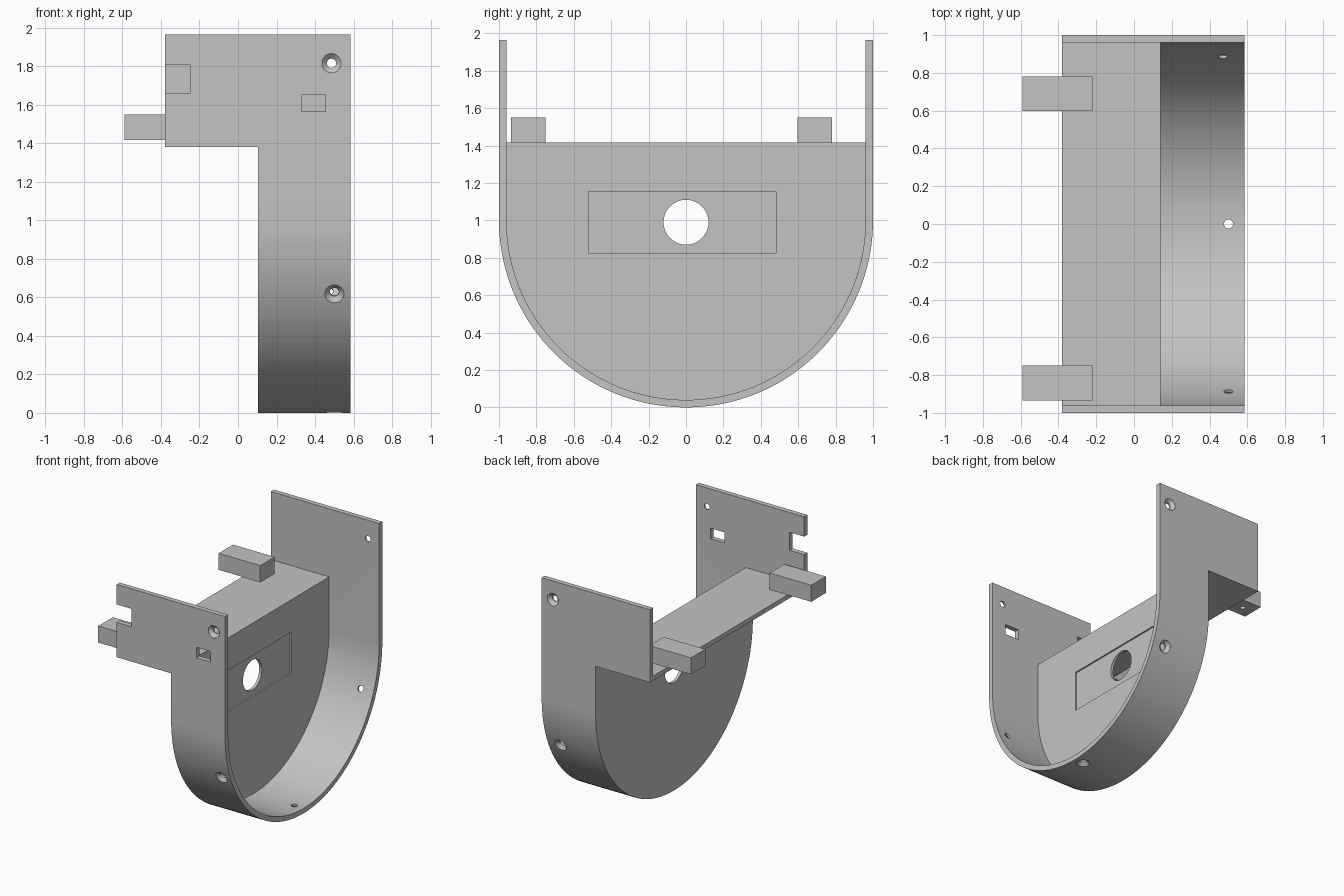
import bpy, bmesh
from math import sin, cos, pi, radians
from mathutils import Vector

cube = bpy.data.objects.get("Cube")
if cube:
    bpy.data.objects.remove(cube, do_unlink=True)

COLOUR = (0.55, 0.55, 0.55, 1)
grey = bpy.data.materials.new("plain grey")
grey.use_nodes = True
grey.diffuse_color = COLOUR
grey.node_tree.nodes["Principled BSDF"].inputs["Base Color"].default_value = COLOUR


def finish(name, bm):
    bmesh.ops.recalc_face_normals(bm, faces=bm.faces)
    mesh = bpy.data.meshes.new(name)
    bm.to_mesh(mesh)
    bm.free()
    mesh.materials.append(grey)
    obj = bpy.data.objects.new(name, mesh)
    bpy.context.collection.objects.link(obj)
    return obj


def prism(name, outline, x0, x1):
    """Extrude a (y, z) outline along x."""
    bm = bmesh.new()
    face = bm.faces.new([bm.verts.new((x0, y, z)) for y, z in outline])
    ext = bmesh.ops.extrude_face_region(bm, geom=[face])["geom"]
    verts = [v for v in ext if isinstance(v, bmesh.types.BMVert)]
    bmesh.ops.translate(bm, verts=verts, vec=(x1 - x0, 0, 0))
    return finish(name, bm)


def box(name, x0, x1, y0, y1, z0, z1):
    return prism(name, [(y0, z0), (y1, z0), (y1, z1), (y0, z1)], x0, x1)


def lathe(name, origin, axis, profile, sides=32):
    """Solid of revolution from (radius, depth) pairs along an axis."""
    bm = bmesh.new()
    turn = Vector(axis).to_track_quat('Z', 'Y')
    rings = [[bm.verts.new(Vector(origin) + turn @ Vector(
        (r * cos(2 * pi * i / sides), r * sin(2 * pi * i / sides), d)))
        for i in range(sides)] for r, d in profile]
    for a, b in zip(rings, rings[1:]):
        for i in range(sides):
            j = (i + 1) % sides
            bm.faces.new((a[i], a[j], b[j], b[i]))
    bm.faces.new(rings[0])
    bm.faces.new(rings[-1])
    return finish(name, bm)


def cut(obj, cutters):
    for c in cutters:
        mod = obj.modifiers.new("cut", 'BOOLEAN')
        mod.operation, mod.solver, mod.object = 'DIFFERENCE', 'EXACT', c
    dg = bpy.context.evaluated_depsgraph_get()
    mesh = bpy.data.meshes.new_from_object(obj.evaluated_get(dg))
    obj.modifiers.clear()
    obj.data = mesh
    for c in cutters:
        bpy.data.objects.remove(c, do_unlink=True)


def u_outline(radius, top, steps=72):
    arc = [(-radius * cos(pi * i / steps), 1 - radius * sin(pi * i / steps))
           for i in range(steps + 1)]
    return [(-radius, top)] + arc + [(radius, top)]


# Curved shell with two tall side walls
TOP, OUTER, INNER = 1.965, 1.0, 0.96
shell = prism("curved_shell",
              u_outline(OUTER, TOP) + u_outline(INNER, TOP)[::-1], -0.38, 0.585)
cutters = [
    box("lower_cut", -0.6, 0.105, -1.2, 1.2, -0.2, 1.38),
    box("notch_cut", -0.5, -0.25, -1.1, -0.9, 1.66, 1.805),
    box("slot_cut", 0.33, 0.455, -1.1, -0.9, 1.565, 1.65),
]

# Countersunk screw holes, in the walls and around the curve
SCREW = [(0.05, -0.02), (0.05, 0.002), (0.024, 0.026), (0.024, 0.08)]
for side in (-1, 1):
    cutters.append(lathe("wall_screw", (0.485, side, 1.815), (0, -side, 0), SCREW))
for angle, x in ((-67.5, 0.5), (0, 0.5), (67.5, 0.47)):
    a = radians(angle)
    out = Vector((0, sin(a), -cos(a)))
    cutters.append(lathe("curve_screw", Vector((x, 0, 1)) + out, -out, SCREW))
cut(shell, cutters)

# Upright panel with a round opening and a shallow recess
panel = prism("upright_panel", u_outline(INNER, 1.38), 0.105, 0.14)
cut(panel, [
    box("recess_cut", 0.128, 0.2, -0.52, 0.48, 0.825, 1.155),
    lathe("opening_cut", (0, 0, 0.99), (1, 0, 0), [(0.12, 0), (0.12, 0.3)], 64),
])

# Shelf across the top of the panel
shelf = box("shelf", -0.38, 0.14, -INNER, INNER, 1.38, 1.417)

# Overhanging blocks with a blind hole underneath
blocks = []
for name, y0, y1 in (("front_block", -0.935, -0.75), ("rear_block", 0.597, 0.78)):
    block = box(name, -0.59, -0.22, y0, y1, 1.417, 1.55)
    cut(block, [lathe("block_hole", (-0.49, (y0 + y1) / 2, 1.38), (0, 0, 1),
                      [(0.02, 0), (0.02, 0.12)], 24)])
    blocks.append(block)

# Smooth curves, sharp edges
bpy.ops.object.select_all(action='DESELECT')
for obj in [shell, panel, shelf] + blocks:
    obj.select_set(True)
    bpy.context.view_layer.objects.active = obj
bpy.ops.object.shade_smooth_by_angle(angle=radians(25))
